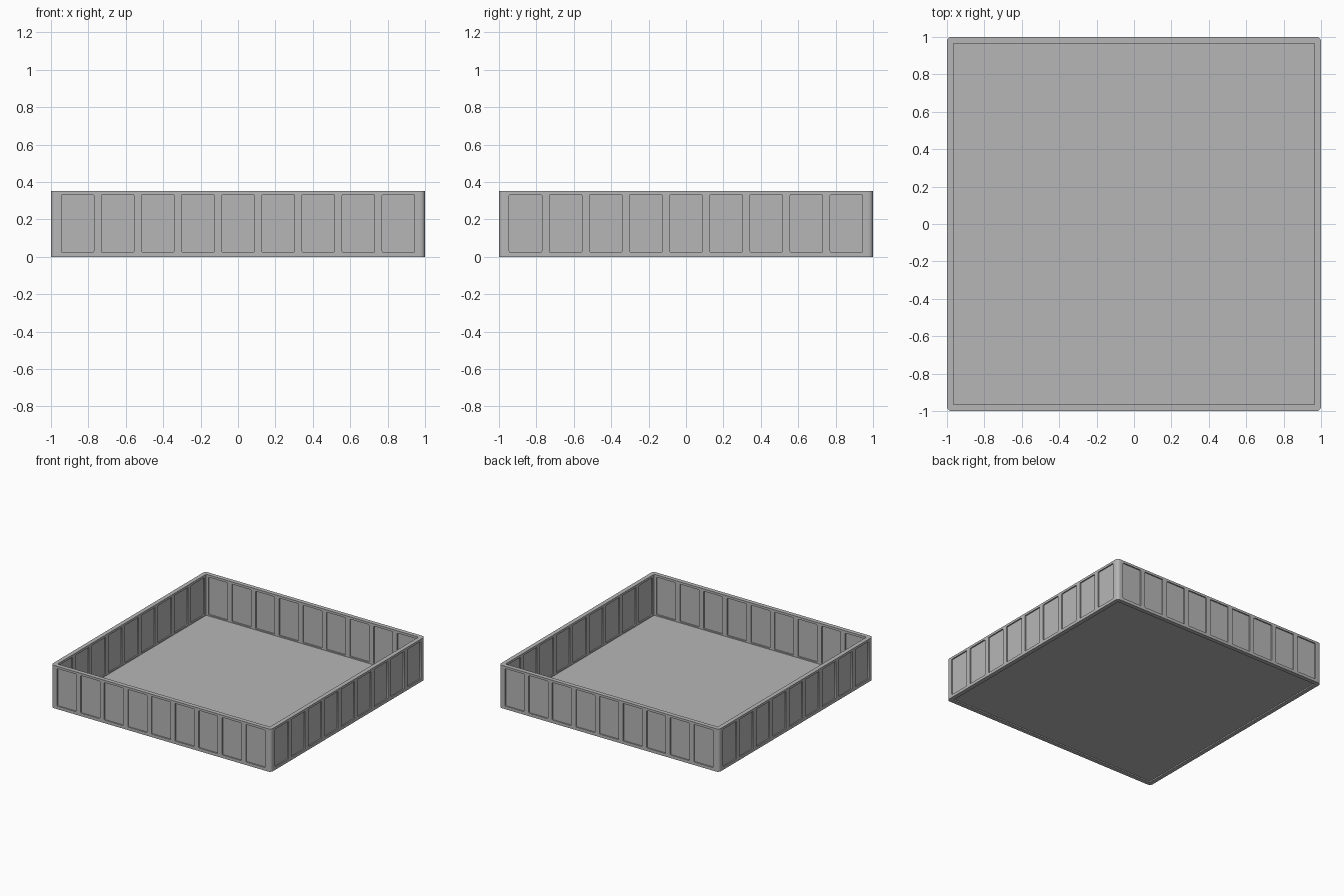
import bpy, bmesh, math
from mathutils import Matrix

if "Cube" in bpy.data.objects:
    bpy.data.objects.remove(bpy.data.objects["Cube"], do_unlink=True)

HEIGHT, WALL, DEPTH = 0.352, 0.035, 0.01
COUNT, PITCH = 9, 0.2145
PANEL_W, PANEL_LOW, PANEL_HIGH = 0.174, 0.025, 0.333

gray = bpy.data.materials.new("plain gray")
gray.use_nodes = True
color = (0.47, 0.47, 0.47, 1)
gray.diffuse_color = color
gray.node_tree.nodes["Principled BSDF"].inputs["Base Color"].default_value = color


def add_object(name, bm):
    mesh = bpy.data.meshes.new(name)
    bmesh.ops.recalc_face_normals(bm, faces=bm.faces)
    bm.to_mesh(mesh)
    bm.free()
    mesh.materials.append(gray)
    obj = bpy.data.objects.new(name, mesh)
    bpy.context.collection.objects.link(obj)
    return obj


def add_box(bm, center, size):
    made = bmesh.ops.create_cube(
        bm, size=1, matrix=Matrix.Translation(center) @ Matrix.Diagonal((*size, 1)))
    return made["verts"]


def bevel_along(bm, verts, axis, radius, segments):
    """Round the edges of a box that run along one axis."""
    edges = {e for v in verts for e in v.link_edges
             if abs((e.verts[0].co - e.verts[1].co).normalized()[axis]) > 0.9}
    bmesh.ops.bevel(bm, geom=list(edges), offset=radius, segments=segments,
                    profile=0.5, affect='EDGES')


def cut(target, cutter):
    cutter.hide_render = True
    mod = target.modifiers.new("cut", 'BOOLEAN')
    mod.operation = 'DIFFERENCE'
    mod.solver = 'EXACT'
    mod.object = cutter
    bpy.context.view_layer.objects.active = target
    bpy.ops.object.modifier_apply(modifier=mod.name)
    bpy.data.objects.remove(cutter, do_unlink=True)


# Square wall ring with softly rounded outer corners
bm = bmesh.new()
block = add_box(bm, (0, 0, HEIGHT / 2), (2, 2, HEIGHT))
bevel_along(bm, block, 2, 0.025, 4)
walls = add_object("walls", bm)

inner = 2 - 2 * WALL
bm = bmesh.new()
add_box(bm, (0, 0, HEIGHT / 2), (inner, inner, 1))
cut(walls, add_object("inside_cutter", bm))

# Rows of shallow panels, sunk into both faces of every wall
bm = bmesh.new()
mid_z = (PANEL_LOW + PANEL_HIGH) / 2
for face_y in (-1, -1 + WALL):
    for i in range(COUNT):
        x = (i - (COUNT - 1) / 2) * PITCH
        panel = add_box(bm, (x, face_y, mid_z),
                        (PANEL_W, 2 * DEPTH, PANEL_HIGH - PANEL_LOW))
        bevel_along(bm, panel, 1, 0.006, 2)
row = bm.verts[:] + bm.edges[:] + bm.faces[:]
for turn in range(1, 4):
    copy = bmesh.ops.duplicate(bm, geom=row)["geom"]
    bmesh.ops.rotate(bm, cent=(0, 0, 0),
                     matrix=Matrix.Rotation(turn * math.pi / 2, 3, 'Z'),
                     verts=[g for g in copy if isinstance(g, bmesh.types.BMVert)])
cut(walls, add_object("panel_cutter", bm))

# Thin floor, set slightly above the bottom rim
bm = bmesh.new()
add_box(bm, (0, 0, 0.0125), (inner, inner, 0.005))
add_object("floor", bm)

bpy.ops.object.select_all(action='DESELECT')
walls.select_set(True)
bpy.context.view_layer.objects.active = walls
bpy.ops.object.shade_smooth_by_angle(angle=math.radians(35))
